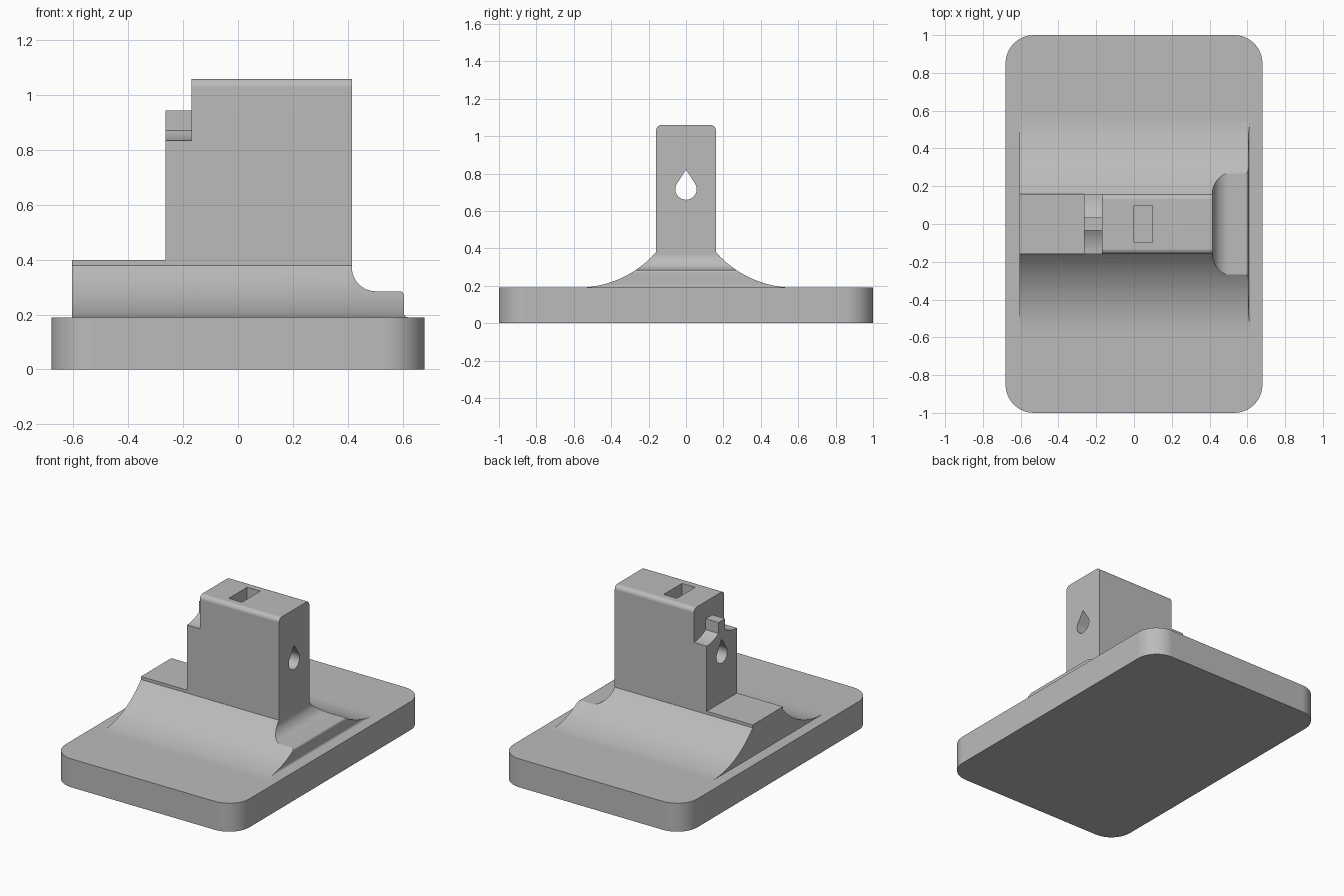
import bpy
import bmesh
from math import sin, cos, asin, acos, pi, radians
from mathutils import Vector

cube = bpy.data.objects.get("Cube")
if cube:
    bpy.data.objects.remove(cube, do_unlink=True)

# One plain grey
grey = bpy.data.materials.new("plain grey")
grey.use_nodes = True
colour = (0.5, 0.5, 0.5, 1)
grey.diffuse_color = colour
grey.node_tree.nodes["Principled BSDF"].inputs["Base Color"].default_value = colour


def arc(cx, cy, r, start, end, steps=12):
    """Points on an arc, angles in degrees."""
    angles = [radians(start + (end - start) * i / steps) for i in range(steps + 1)]
    return [(cx + r * cos(a), cy + r * sin(a)) for a in angles]


def prism(name, points, axis, low, high):
    """Extrude a 2D outline along the given axis."""
    place = {
        "x": lambda p, d: (d, p[0], p[1]),
        "y": lambda p, d: (p[0], d, p[1]),
        "z": lambda p, d: (p[0], p[1], d),
    }[axis]
    bm = bmesh.new()
    face = bm.faces.new([bm.verts.new(place(p, low)) for p in points])
    grown = bmesh.ops.extrude_face_region(bm, geom=[face])["geom"]
    shift = Vector(place((0, 0), high - low))
    bmesh.ops.translate(bm, vec=shift, verts=[v for v in grown if isinstance(v, bmesh.types.BMVert)])
    bmesh.ops.recalc_face_normals(bm, faces=bm.faces)
    mesh = bpy.data.meshes.new(name)
    bm.to_mesh(mesh)
    bm.free()
    mesh.materials.append(grey)
    obj = bpy.data.objects.new(name, mesh)
    bpy.context.collection.objects.link(obj)
    return obj


def apply_modifier(obj, mod):
    bpy.context.view_layer.objects.active = obj
    bpy.ops.object.modifier_apply(modifier=mod.name)


def combine(obj, other, operation):
    mod = obj.modifiers.new(operation, "BOOLEAN")
    mod.operation = operation
    mod.solver = "EXACT"
    mod.object = other
    apply_modifier(obj, mod)
    bpy.data.objects.remove(other, do_unlink=True)


def mirrored(points):
    return points + [(-a, b) for a, b in reversed(points)]


# Base plate with rounded corners
half_x, half_y, corner, base_top = 0.68, 1.0, 0.15, 0.19
outline = []
for sx, sy, start in ((1, 1, 0), (-1, 1, 90), (-1, -1, 180), (1, -1, 270)):
    outline += arc(sx * (half_x - corner), sy * (half_y - corner), corner, start, start + 90)
bracket = prism("mounting_bracket", outline, "z", 0, base_top)

# Cross-section of the post with its wide flared foot
post_y, flare_y, flare_top, post_top, edge = 0.16, 0.58, 0.38, 1.06, 0.03
run, rise = flare_y - post_y, flare_top - base_top
radius = (run ** 2 + rise ** 2) / (2 * rise)
sweep = asin(run / radius) * 180 / pi
section = [(flare_y, 0.1)]
section += arc(flare_y, base_top + radius, radius, 270, 270 - sweep, 24)
section += arc(post_y - edge, post_top - edge, edge, 0, 90, 8)
body = prism("post", mirrored(section), "x", -1, 1)

# Side silhouette: low step, tab step, post, and scooped shelf
side = [(-0.605, 0.1), (0.62, 0.1)]
side += arc(0.62, 0.205, 0.015, 270, 180, 4)
side += arc(0.59, 0.27, 0.015, 0, 90, 4)
side += arc(0.503, 0.373, 0.088, 270, 180, 12)
side += [(0.415, 1.2), (-0.17, 1.2), (-0.17, 0.945),
         (-0.265, 0.945), (-0.265, 0.4), (-0.605, 0.4)]
combine(body, prism("silhouette", side, "y", -1, 1), "INTERSECT")

# Narrow tab with sloping shoulders on either side
tab_y, low, high = 0.035, 0.835, 0.872
reach, lift = post_y - tab_y, high - low
shoulder_r = (reach ** 2 + lift ** 2) / (2 * lift)
shoulder_sweep = asin(reach / shoulder_r) * 180 / pi
for s in (-1, 1):
    cut = [(0.3, 1.2), (0.3, low)]
    cut += arc(post_y, low + shoulder_r, shoulder_r, 270, 270 - shoulder_sweep, 8)
    cut += [(tab_y, 1.2)]
    combine(body, prism("shoulder_cut", [(s * a, b) for a, b in cut], "x", -0.4, -0.17), "DIFFERENCE")

# Teardrop hole along the post
hole_r, hole_z, tip_z = 0.057, 0.717, 0.82
tangent = 90 - acos(hole_r / (tip_z - hole_z)) * 180 / pi
teardrop = [(0, tip_z)] + arc(0, hole_z, hole_r, 180 - tangent, 360 + tangent, 32)
combine(body, prism("hole_cut", teardrop, "x", -1, 1), "DIFFERENCE")

# Slot dropping in from the top
slot = [(0, -0.097), (0.097, -0.097), (0.097, 0.097), (0, 0.097)]
combine(body, prism("slot_cut", slot, "z", 0.62, 1.3), "DIFFERENCE")

# Join into one solid and shade
combine(bracket, body, "UNION")
bpy.ops.object.select_all(action="DESELECT")
bracket.select_set(True)
bpy.context.view_layer.objects.active = bracket
bpy.ops.object.shade_smooth_by_angle(angle=radians(30))
weighted = bracket.modifiers.new("weighted_normals", "WEIGHTED_NORMAL")
weighted.keep_sharp = True
